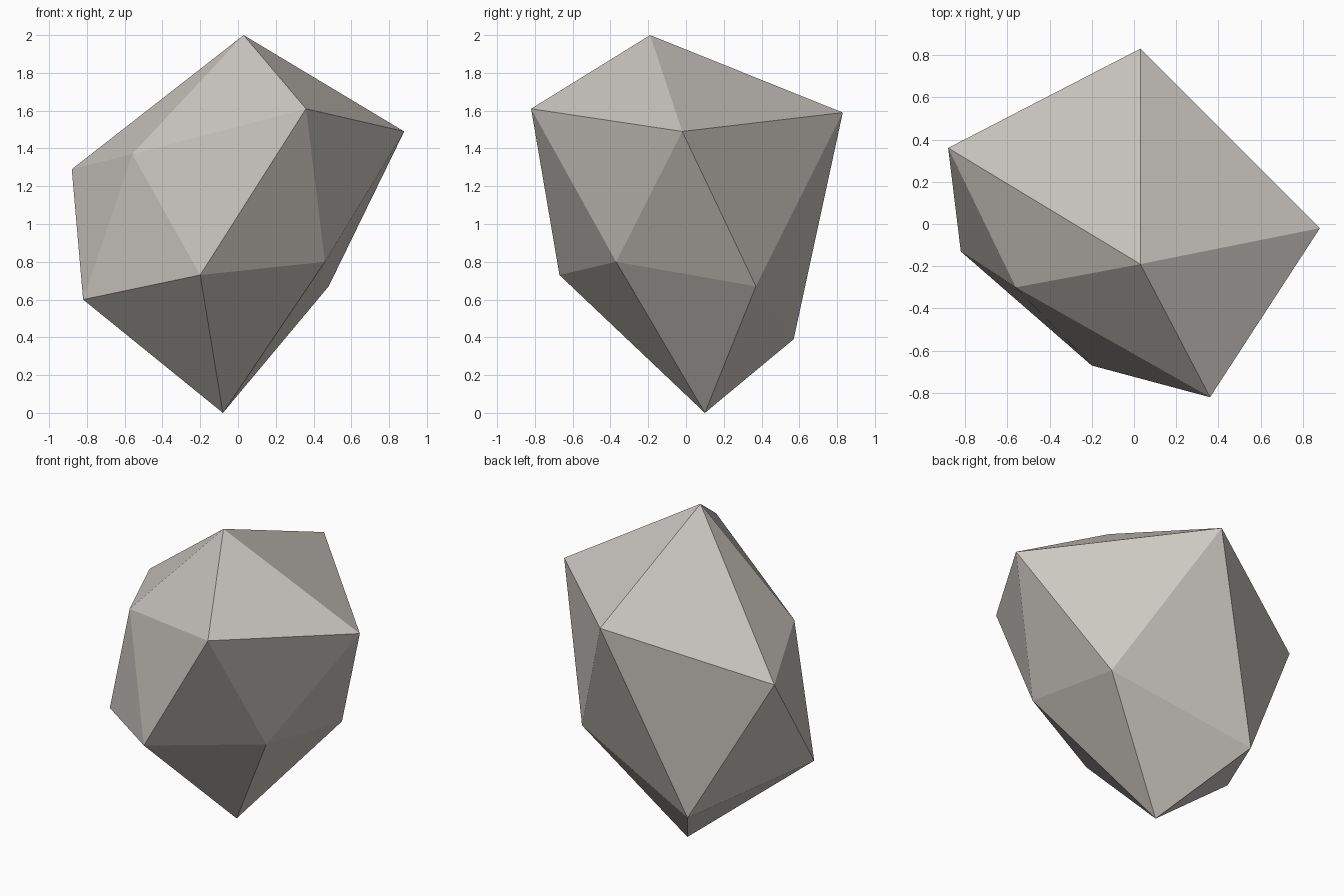
import bpy
import bmesh

cube = bpy.data.objects.get("Cube")
if cube:
    bpy.data.objects.remove(cube, do_unlink=True)

# Stone colour
stone = bpy.data.materials.new("warm_grey_stone")
stone.use_nodes = True
colour = (0.60, 0.57, 0.53, 1.0)
stone.diffuse_color = colour
stone.node_tree.nodes["Principled BSDF"].inputs["Base Color"].default_value = colour

# Rock corners: a peak, two staggered rings of five, and a bottom tip
peak = (0.03, -0.19, 2.0)
upper_ring = [(0.36, -0.82, 1.61), (0.88, -0.02, 1.49), (0.03, 0.83, 1.59),
              (-0.88, 0.36, 1.29), (-0.56, -0.30, 1.37)]
lower_ring = [(0.46, -0.37, 0.80), (0.48, 0.37, 0.67), (-0.41, 0.57, 0.39),
              (-0.82, -0.13, 0.60), (-0.20, -0.67, 0.73)]
tip = (-0.08, 0.10, 0.0)

# Rock faces: a top fan, a zigzag band and a bottom fan
bm = bmesh.new()
top, bottom = bm.verts.new(peak), bm.verts.new(tip)
upper = [bm.verts.new(p) for p in upper_ring]
lower = [bm.verts.new(p) for p in lower_ring]
for i in range(5):
    j = (i + 1) % 5
    bm.faces.new((top, upper[i], upper[j]))
    bm.faces.new((upper[i], lower[i], upper[j]))
    bm.faces.new((upper[j], lower[i], lower[j]))
    bm.faces.new((bottom, lower[j], lower[i]))
bmesh.ops.recalc_face_normals(bm, faces=bm.faces)

mesh = bpy.data.meshes.new("rock")
bm.to_mesh(mesh)
bm.free()
mesh.materials.append(stone)
rock = bpy.data.objects.new("rock", mesh)
bpy.context.collection.objects.link(rock)
